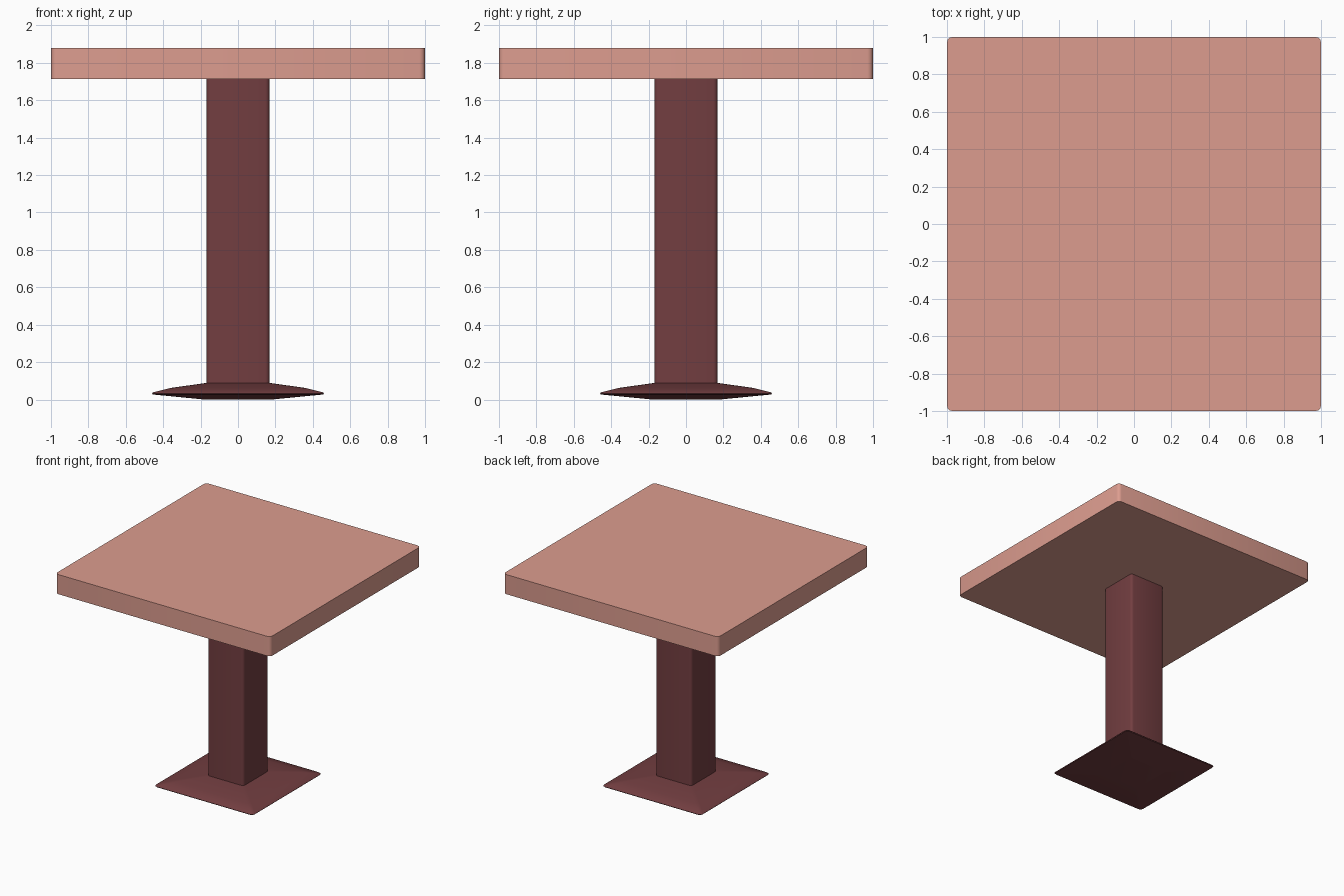
import bpy, bmesh, math

if "Cube" in bpy.data.objects:
    bpy.data.objects.remove(bpy.data.objects["Cube"])


def material(name, rgb):
    mat = bpy.data.materials.new(name)
    mat.diffuse_color = (*rgb, 1)
    mat.use_nodes = True
    mat.node_tree.nodes["Principled BSDF"].inputs["Base Color"].default_value = mat.diffuse_color
    return mat


def rounded_square(half, radius, z, steps=3):
    """Outline of a square with rounded corners, anticlockwise."""
    pts = []
    for corner in range(4):
        mid = math.radians(45 + 90 * corner)
        cx = math.copysign(half - radius, math.cos(mid))
        cy = math.copysign(half - radius, math.sin(mid))
        for i in range(steps + 1):
            a = math.radians(90 * corner + 90 * i / steps)
            pts.append((cx + radius * math.cos(a), cy + radius * math.sin(a), z))
    return pts


def loft(name, rings, mat):
    """Skin a stack of (half width, corner radius, height) rings and cap both ends."""
    bm = bmesh.new()
    loops = [[bm.verts.new(p) for p in rounded_square(*r)] for r in rings]
    for low, high in zip(loops, loops[1:]):
        n = len(low)
        for i in range(n):
            j = (i + 1) % n
            bm.faces.new((low[i], low[j], high[j], high[i]))
    bm.faces.new(loops[0][::-1])
    bm.faces.new(loops[-1])
    mesh = bpy.data.meshes.new(name)
    bm.to_mesh(mesh)
    bm.free()
    mesh.materials.append(mat)
    obj = bpy.data.objects.new(name, mesh)
    bpy.context.collection.objects.link(obj)
    bpy.ops.object.select_all(action='DESELECT')
    obj.select_set(True)
    bpy.context.view_layer.objects.active = obj
    bpy.ops.object.shade_smooth_by_angle(angle=math.radians(32))
    return obj


pink = material("pink_top", (0.72, 0.335, 0.275))
maroon = material("maroon_leg", (0.17, 0.048, 0.052))

# Slab top with softly rounded vertical corners
loft("table_top", [(1.0, 0.03, 1.715), (1.0, 0.03, 1.88)], pink)

# Square central column
loft("column", [(0.168, 0.022, 0.085), (0.168, 0.022, 1.715)], maroon)

# Flared foot: shallow underside, thin rim, two-slope top
loft("base", [
    (0.18, 0.015, 0.003),
    (0.455, 0.025, 0.030),
    (0.46, 0.025, 0.036),
    (0.455, 0.025, 0.041),
    (0.36, 0.025, 0.065),
    (0.168, 0.022, 0.092),
], maroon)
bpy.data.objects["base"].location.z = -0.003
